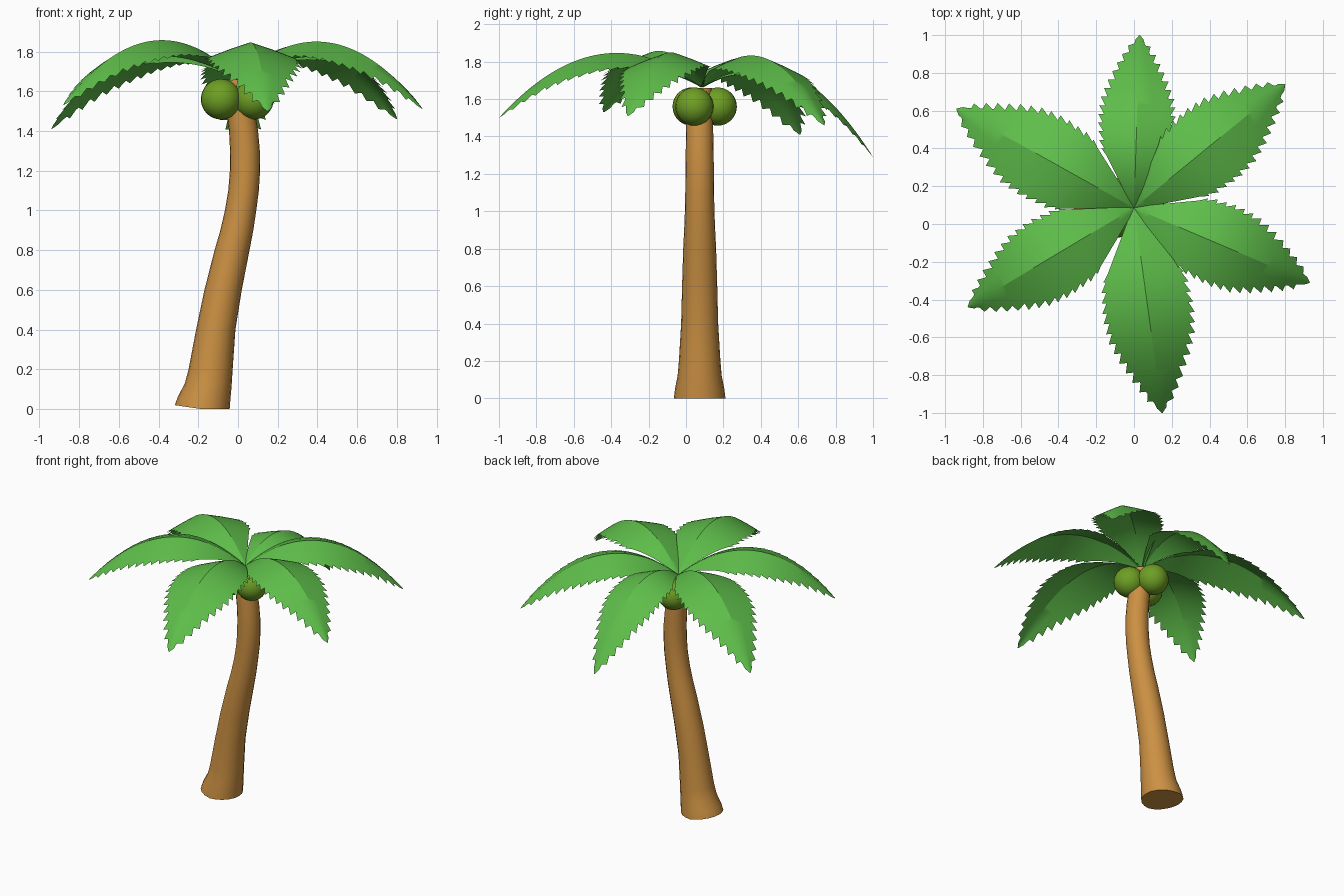
import bpy, bmesh, math
from mathutils import Vector

cube = bpy.data.objects.get("Cube")
if cube:
    bpy.data.objects.remove(cube, do_unlink=True)


def material(name, rgb):
    mat = bpy.data.materials.new(name)
    mat.use_nodes = True
    mat.diffuse_color = (*rgb, 1)
    mat.node_tree.nodes["Principled BSDF"].inputs["Base Color"].default_value = (*rgb, 1)
    return mat


bark = material("bark_brown", (0.60, 0.28, 0.055))
leaf = material("leaf_green", (0.112, 0.51, 0.068))
husk = material("coconut_green", (0.155, 0.345, 0.018))


def finish(name, bm, mat, angle):
    mesh = bpy.data.meshes.new(name)
    bm.to_mesh(mesh)
    bm.free()
    mesh.materials.append(mat)
    obj = bpy.data.objects.new(name, mesh)
    bpy.context.collection.objects.link(obj)
    bpy.ops.object.select_all(action="DESELECT")
    bpy.context.view_layer.objects.active = obj
    obj.select_set(True)
    bpy.ops.object.shade_smooth_by_angle(angle=math.radians(angle))
    return obj


def lerp_table(table, t):
    for (a, va), (b, vb) in zip(table, table[1:]):
        if t <= b:
            return va + (vb - va) * (t - a) / (b - a)
    return table[-1][1]


# Trunk: rings of (height, centre x, radius), flared at the foot
RINGS = [(0, -0.18, 0.138), (0.05, -0.17, 0.132), (0.12, -0.15, 0.118),
         (0.2, -0.138, 0.111), (0.4, -0.112, 0.099), (0.6, -0.075, 0.094),
         (0.8, -0.03, 0.088), (0.9, -0.006, 0.083), (1.0, 0.013, 0.079),
         (1.1, 0.028, 0.077), (1.2, 0.035, 0.076), (1.3, 0.035, 0.075),
         (1.4, 0.028, 0.073), (1.5, 0.015, 0.071), (1.66, -0.005, 0.066)]
SIDES = 20
bm = bmesh.new()
loops = []
for z, cx, r in RINGS:
    ring = []
    for k in range(SIDES):
        a = math.tau * k / SIDES
        lift = 0.02 * max(0, -math.cos(a)) * max(0, 1 - z * 5)
        ring.append(bm.verts.new((cx + r * math.cos(a), 0.073 + r * math.sin(a), z + lift)))
    loops.append(ring)
for low, high in zip(loops, loops[1:]):
    for k in range(SIDES):
        n = (k + 1) % SIDES
        bm.faces.new((low[k], low[n], high[n], high[k]))
bm.faces.new(loops[0][::-1])
bm.faces.new(loops[-1])
finish("trunk", bm, bark, 40)

# Coconuts clustered under the crown
for i, (x, y) in enumerate([(-0.085, 0.03), (0.078, 0.045), (-0.02, 0.17)]):
    bm = bmesh.new()
    bmesh.ops.create_uvsphere(bm, u_segments=24, v_segments=16, radius=0.102)
    bmesh.ops.translate(bm, verts=bm.verts, vec=(x, y, 1.56))
    finish(f"coconut_{i + 1}", bm, husk, 60)

# Fronds: arched, ridged sheets with serrated edges
CROWN = Vector((0, 0.085, 1.665))
WIDTH = [(0, 0.008), (0.35, 0.205), (0.5, 0.22), (0.62, 0.208),
         (0.72, 0.17), (0.82, 0.118), (0.92, 0.06), (1, 0.002)]
ROWS, FIRST_TOOTH = 40, 13
COLUMNS = (-1, -0.85, -0.45, 0, 0.45, 0.85, 1)


def frond(name, tip):
    reach = Vector((tip[0] - CROWN.x, tip[1] - CROWN.y, 0))
    length = reach.length
    ahead = reach.normalized()
    side = Vector((-ahead.y, ahead.x, 0))
    droop = tip[2] - 1.51
    bm = bmesh.new()
    grid = []
    for i in range(ROWS + 1):
        row = []
        for u in COLUMNS:
            t = i / ROWS
            half = lerp_table(WIDTH, t) * length / 1.04
            if abs(u) == 1 and FIRST_TOOTH <= i < ROWS:
                # Alternate rows push out and forward into teeth
                tooth = 1 if i % 2 else -1
                half += tooth * min(0.014, half * 0.2)
                t += 0.012 * tooth if i < ROWS - 1 else 0
            z = 0.872 * t - 1.027 * t * t + droop * t ** 1.2
            drop = 0.36 * half * abs(u) ** 1.1
            row.append(bm.verts.new(CROWN + ahead * (t * length) + side * (half * u)
                                    + Vector((0, 0, z - drop))))
        grid.append(row)
    for r0, r1 in zip(grid, grid[1:]):
        for j in range(len(COLUMNS) - 1):
            bm.faces.new((r0[j], r1[j], r1[j + 1], r0[j + 1]))
    finish(name, bm, leaf, 30)


TIPS = {"back": (0.03, 1.0, 1.29), "back_left": (0.80, 0.74, 1.46),
        "front_left": (0.93, -0.31, 1.51), "front": (0.15, -1.0, 1.50),
        "front_right": (-0.88, -0.44, 1.53), "back_right": (-0.94, 0.61, 1.41)}
for place, tip in TIPS.items():
    frond(f"{place}_frond", tip)
